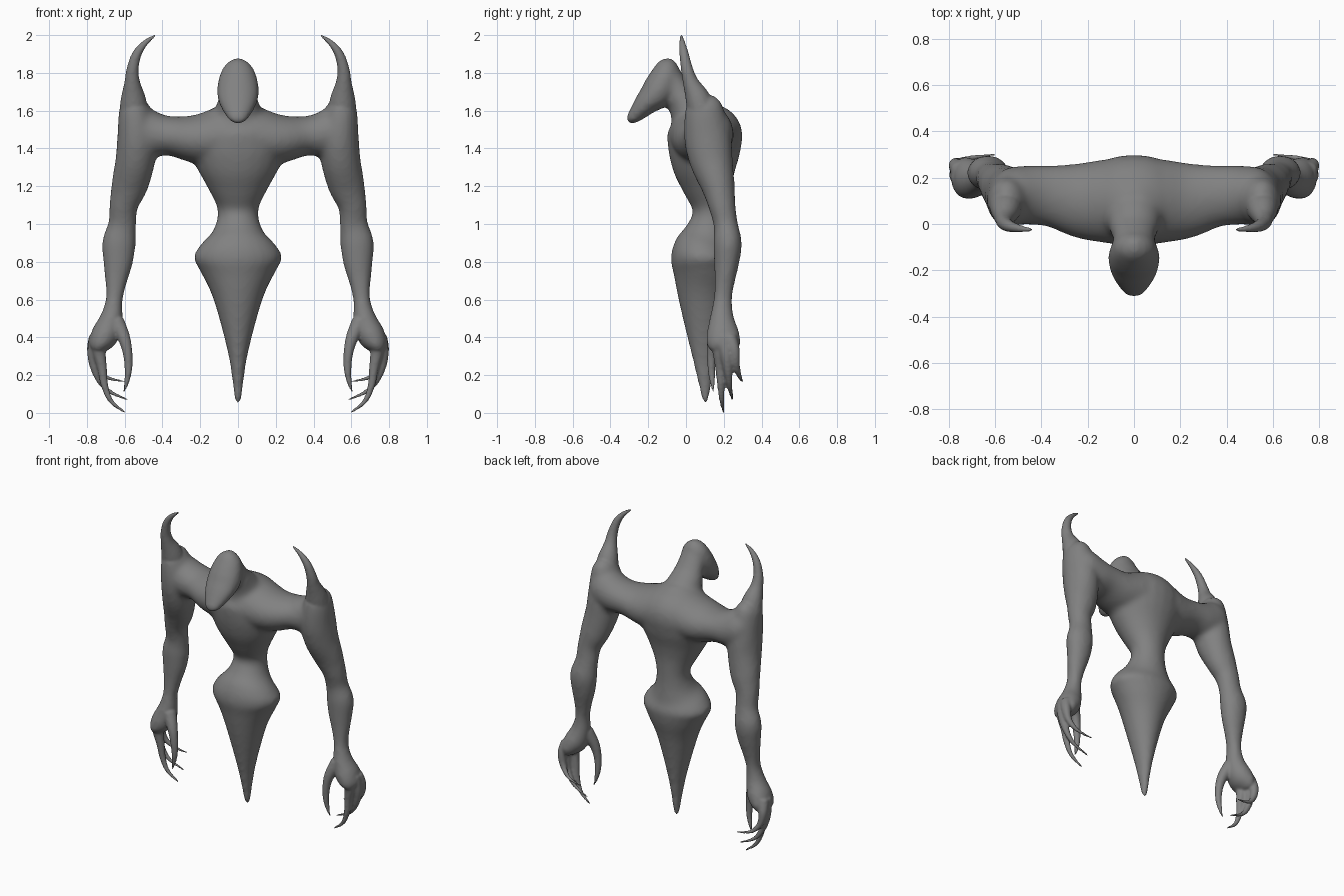
import bpy
import bmesh
from math import cos, sin, tau
from mathutils import Vector

start_cube = bpy.data.objects.get("Cube")
if start_cube:
    bpy.data.objects.remove(start_cube, do_unlink=True)

# One grey skin for the whole creature
skin = bpy.data.materials.new("grey skin")
skin.use_nodes = True
skin_colour = (0.22, 0.22, 0.22, 1)
skin.diffuse_color = skin_colour
skin.node_tree.nodes["Principled BSDF"].inputs["Base Color"].default_value = skin_colour

AXIS_X = Vector((1, 0, 0))
AXIS_Y = Vector((0, 1, 0))


def spline(stations, steps=6):
    """Smooth curve through stations of (x, y, z, half size, half size)."""
    points = [Vector(s) for s in stations]
    points = [points[0]] + points + [points[-1]]
    result = []
    for a, b, c, d in zip(points, points[1:], points[2:], points[3:]):
        for i in range(steps):
            t = i / steps
            bend = (2 * a - 5 * b + 4 * c - d) * t + (3 * b - a - 3 * c + d) * t * t
            result.append(b + (c - a + bend) * t / 2)
    result.append(points[-1])
    return result


def loft(bm, stations, side=AXIS_X, mirror=1, segments=24):
    """Skin elliptical rings along a smooth path; mirror=-1 flips it in x."""
    path = spline(stations)
    rings = []
    for i, point in enumerate(path):
        before, after = path[max(i - 1, 0)], path[min(i + 1, len(path) - 1)]
        tangent = (after - before).resized_copy(3) if hasattr(after, "resized_copy") else Vector((after - before)[:3])
        tangent.normalize()
        across = (side - tangent * side.dot(tangent)).normalized()
        other = tangent.cross(across)
        centre, wide, deep = Vector(point[:3]), point[3], point[4]
        ring = []
        for k in range(segments):
            angle = tau * k / segments
            co = centre + across * wide * cos(angle) + other * deep * sin(angle)
            co.x *= mirror
            ring.append(bm.verts.new(co))
        rings.append(ring)
    faces = [bm.faces.new(rings[0]), bm.faces.new(rings[-1][::-1])]
    for low, high in zip(rings, rings[1:]):
        for k in range(segments):
            j = (k + 1) % segments
            faces.append(bm.faces.new((low[k], high[k], high[j], low[j])))
    bmesh.ops.recalc_face_normals(bm, faces=faces)


def round_loft(bm, stations, mirror):
    """Loft with circular rings, from (x, y, z, radius) stations."""
    loft(bm, [(*s, s[-1]) for s in stations], AXIS_Y, mirror, 16)


def make_object(name, bm):
    mesh = bpy.data.meshes.new(name)
    bm.to_mesh(mesh)
    bm.free()
    obj = bpy.data.objects.new(name, mesh)
    bpy.context.collection.objects.link(obj)
    return obj


def fuse(obj, voxel, rounds):
    """Merge overlapping parts into one skin and soften the joins."""
    bpy.ops.object.select_all(action="DESELECT")
    bpy.context.view_layer.objects.active = obj
    obj.select_set(True)
    remesh = obj.modifiers.new("fuse", "REMESH")
    remesh.mode = "VOXEL"
    remesh.voxel_size = voxel
    soften = obj.modifiers.new("soften", "SMOOTH")
    soften.factor = 0.5
    soften.iterations = rounds
    for modifier in ("fuse", "soften"):
        bpy.ops.object.modifier_apply(modifier=modifier)


body = bmesh.new()

# Torso, waist, hips and tapering tail: (z, half width, front y, back y)
torso = [
    (.05, .01, .09, .11), (.08, .022, .08, .125), (.3, .05, .03, .16),
    (.6, .13, -.04, .22), (.75, .2, -.07, .26), (.82, .235, -.08, .27),
    (.88, .205, -.06, .265), (.95, .14, -.01, .25), (1.03, .11, .03, .24),
    (1.1, .115, .03, .24), (1.2, .165, -.02, .25), (1.3, .22, -.07, .27),
    (1.4, .26, -.095, .29), (1.5, .25, -.095, .295), (1.6, .15, -.04, .22),
    (1.65, .06, .03, .15),
]
loft(body, [(0, (f + b) / 2, z, w, (b - f) / 2) for z, w, f, b in torso])

# Shoulder yoke, symmetric across the middle
yoke = [
    (.6, .11, 1.5, .07, .09), (.54, .12, 1.5, .12, .13),
    (.45, .125, 1.475, .128, .12), (.35, .12, 1.465, .135, .105),
    (.2, .1, 1.45, .17, .135),
]
far_half = [(-s[0], *s[1:]) for s in reversed(yoke)]
loft(body, yoke + [(0, .1, 1.47, .19, .17)] + far_half, AXIS_Y)

# Neck
loft(body, [
    (0, .06, 1.5, .18, .13), (0, .02, 1.6, .125, .11),
    (0, -.03, 1.68, .1, .08), (0, -.08, 1.78, .08, .06),
])

# Drooping, beak-like head
loft(body, [
    (0, -.075, 1.875, .02, .02), (0, -.09, 1.84, .07, .06),
    (0, -.11, 1.78, .1, .08), (0, -.15, 1.7, .113, .088),
    (0, -.21, 1.64, .1, .065), (0, -.26, 1.585, .072, .045),
    (0, -.295, 1.55, .045, .028), (0, -.305, 1.535, .02, .015),
])

# Arms from the shoulder to the knuckles
arm = [
    (.565, .1, 1.68, .03, .05), (.555, .1, 1.64, .07, .09),
    (.545, .1, 1.57, .09, .11), (.535, .115, 1.45, .105, .125),
    (.545, .135, 1.33, .105, .115), (.575, .17, 1.2, .097, .09),
    (.605, .19, 1.1, .077, .073), (.613, .21, 1, .075, .065),
    (.63, .22, .9, .09, .076), (.635, .215, .8, .08, .068),
    (.645, .205, .7, .06, .055), (.655, .195, .6, .046, .05),
    (.67, .19, .5, .062, .066), (.7, .195, .42, .075, .088),
    (.735, .2, .36, .06, .09), (.745, .2, .32, .03, .07),
]
for flip in (1, -1):
    loft(body, arm, AXIS_X, flip)

creature = make_object("creature_body", body)
fuse(creature, 0.016, 8)

# Shoulder horns, thumbs and clawed fingers: (x, y, z, radius)
horn = [
    (.55, .09, 1.58, .08), (.555, .06, 1.67, .065), (.56, .025, 1.75, .042),
    (.558, .005, 1.82, .032), (.535, -.01, 1.9, .025), (.49, -.02, 1.96, .016),
    (.435, -.025, 2, .006),
]
thumb = [
    (.645, .17, .48, .045), (.605, .145, .4, .034), (.585, .135, .32, .026),
    (.58, .135, .23, .02), (.59, .14, .16, .013), (.605, .145, .11, .005),
]
fingers = [
    [(.73, .17, .4, .045), (.735, .175, .33, .036), (.72, .18, .24, .026),
     (.705, .185, .14, .019), (.67, .19, .06, .013), (.595, .2, 0, .006)],
    [(.75, .2, .4, .04), (.765, .215, .3, .032), (.745, .225, .2, .021),
     (.69, .235, .12, .013), (.585, .245, .07, .006)],
    [(.75, .23, .4, .04), (.77, .255, .33, .03), (.755, .265, .25, .021),
     (.7, .285, .19, .012), (.6, .3, .165, .006)],
]
claws = bmesh.new()
claws.from_mesh(creature.data)
for flip in (1, -1):
    for digit in [horn, thumb] + fingers:
        round_loft(claws, digit, flip)
claws.to_mesh(creature.data)
claws.free()
fuse(creature, 0.008, 5)

creature.data.materials.clear()
creature.data.materials.append(skin)
bpy.ops.object.shade_smooth()
